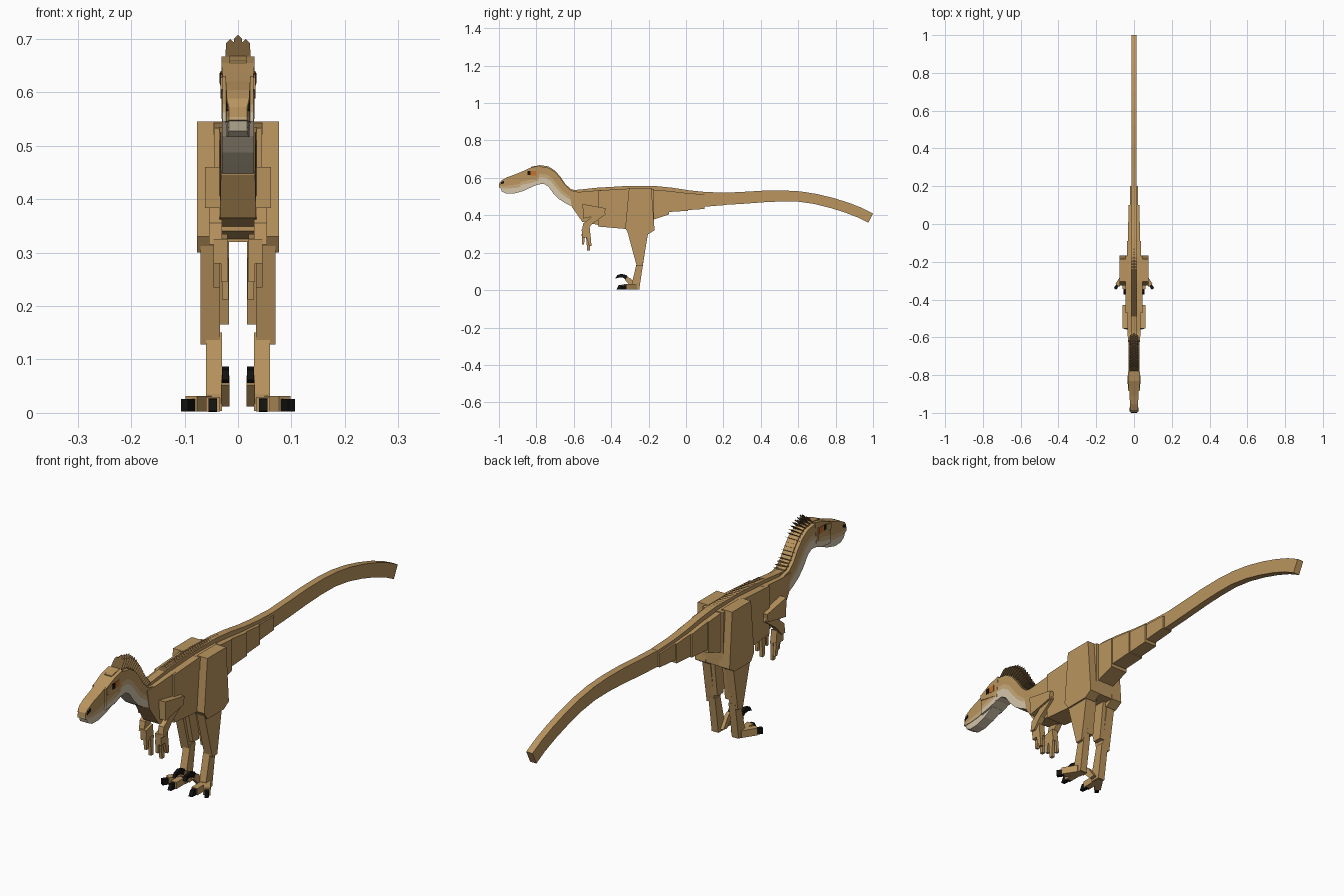
import bpy, bmesh, math
from mathutils import Vector


def material(name, rgb):
    m = bpy.data.materials.new(name)
    lin = [(c / 255 / 12.92) if c < 11 else ((c / 255 + 0.055) / 1.055) ** 2.4 for c in rgb]
    m.diffuse_color = (*lin, 1)
    return m


TAN = material("tan hide", (186, 149, 95))
SAND = material("sand hide", (199, 170, 122))
CREAM = material("cream throat", (213, 198, 172))
FEATHER = material("brown feather", (112, 88, 54))
BLACK = material("black claw", (18, 17, 16))
ORANGE = material("orange eye patch", (200, 110, 45))


def finish(name, bm, mats):
    bmesh.ops.recalc_face_normals(bm, faces=bm.faces)
    me = bpy.data.meshes.new(name)
    bm.to_mesh(me)
    bm.free()
    for m in mats:
        me.materials.append(m)
    ob = bpy.data.objects.new(name, me)
    bpy.context.collection.objects.link(ob)
    return ob


def prism(name, pts, x0, x1, mat):
    """Side outline of (y, z) points extruded between x0 and x1."""
    bm = bmesh.new()
    a = [bm.verts.new((x0, y, z)) for y, z in pts]
    b = [bm.verts.new((x1, y, z)) for y, z in pts]
    bm.faces.new(a)
    bm.faces.new(b[::-1])
    for i in range(len(pts)):
        j = (i + 1) % len(pts)
        bm.faces.new((a[i], b[i], b[j], a[j]))
    return finish(name, bm, [mat])


def pair(name, pts, x0, x1, mat):
    for s, side in ((1, "left"), (-1, "right")):
        prism(f"{side}_{name}", pts, s * x0, s * x1, mat)


def box(y0, y1, z0, z1):
    return [(y0, z0), (y1, z0), (y1, z1), (y0, z1)]


def loft(name, stations, rows=((0, 1, TAN),)):
    """Stations (top y, top z, bottom y, bottom z, half width); rows are colour bands."""
    fr = [r[0] for r in rows] + [1]
    mats = list(dict.fromkeys(r[2] for r in rows))
    idx = [mats.index(r[2]) for r in rows]
    bm = bmesh.new()
    rings = []
    for ty, tz, by, bz, w in stations:
        col = [(ty + (by - ty) * f, tz + (bz - tz) * f) for f in fr]
        rings.append([[bm.verts.new((s * w, y, z)) for y, z in col] for s in (-1, 1)])

    def face(vs, k):
        bm.faces.new(vs).material_index = idx[k]

    n = len(rows)
    for (l0, r0), (l1, r1) in zip(rings, rings[1:]):
        for k in range(n):
            face((l0[k], l1[k], l1[k + 1], l0[k + 1]), k)
            face((r0[k], r1[k], r1[k + 1], r0[k + 1]), k)
        face((l0[0], l1[0], r1[0], r0[0]), 0)
        face((l0[n], l1[n], r1[n], r0[n]), n - 1)
    for l, r in (rings[0], rings[-1]):
        for k in range(n):
            face((l[k], l[k + 1], r[k + 1], r[k]), k)
    return finish(name, bm, mats)


# Tail: long thin drooping band
loft("tail", [
    (0.19, 0.52, 0.19, 0.455, 0.014), (0.30, 0.525, 0.30, 0.461, 0.014),
    (0.42, 0.532, 0.42, 0.470, 0.014), (0.52, 0.533, 0.51, 0.474, 0.014),
    (0.61, 0.528, 0.60, 0.473, 0.014), (0.70, 0.514, 0.685, 0.461, 0.014),
    (0.79, 0.492, 0.77, 0.440, 0.014), (0.87, 0.467, 0.85, 0.415, 0.014),
    (0.94, 0.440, 0.92, 0.388, 0.014), (1.00, 0.410, 0.975, 0.360, 0.014)])

# Stepped blocks at the tail root
for i, (y0, y1, t0, t1, b0, b1, w) in enumerate([
        (-0.18, -0.09, 0.537, 0.530, 0.375, 0.405, 0.037),
        (-0.09, 0.01, 0.530, 0.518, 0.418, 0.424, 0.033),
        (0.01, 0.10, 0.518, 0.512, 0.428, 0.434, 0.028),
        (0.10, 0.20, 0.512, 0.508, 0.446, 0.454, 0.022)]):
    loft(f"tail_root_{i + 1}", [(y0, t0, y0, b0, w), (y1, t1, y1, b1, w)])

# Spine ridge from neck to tail
loft("spine_ridge", [
    (-0.62, 0.535, -0.62, 0.48, 0.015), (-0.57, 0.537, -0.57, 0.44, 0.015),
    (-0.48, 0.547, -0.48, 0.40, 0.015), (-0.33, 0.556, -0.33, 0.38, 0.015),
    (-0.16, 0.556, -0.16, 0.40, 0.015), (-0.07, 0.547, -0.07, 0.43, 0.015),
    (0.02, 0.533, 0.02, 0.44, 0.015), (0.10, 0.525, 0.10, 0.45, 0.015),
    (0.20, 0.521, 0.20, 0.455, 0.015)])

# Chest, belly and pelvis
loft("chest", [
    (-0.625, 0.525, -0.61, 0.445, 0.032), (-0.57, 0.525, -0.555, 0.365, 0.034),
    (-0.45, 0.535, -0.45, 0.345, 0.036)])
loft("belly", [(-0.47, 0.533, -0.47, 0.34, 0.044), (-0.30, 0.543, -0.30, 0.325, 0.044)])
loft("pelvis", [(-0.31, 0.543, -0.31, 0.32, 0.046), (-0.17, 0.540, -0.17, 0.32, 0.046)])

# Neck, fading from tan nape to cream throat
BANDS = ((0, 0.42, TAN), (0.42, 0.62, SAND), (0.62, 1, CREAM))
neck = [
    (-0.83, 0.652, -0.83, 0.550), (-0.78, 0.661, -0.79, 0.565),
    (-0.735, 0.654, -0.76, 0.568), (-0.70, 0.632, -0.735, 0.553),
    (-0.67, 0.597, -0.71, 0.518), (-0.645, 0.560, -0.68, 0.487),
    (-0.615, 0.533, -0.645, 0.465), (-0.58, 0.525, -0.605, 0.445)]
loft("neck", [(*p, 0.030) for p in neck], BANDS)
loft("nape_ridge", [(a, b + 0.007, a, b - 0.03, 0.016) for a, b, c, d in neck])

# Head: skull, snout and lower jaw
loft("skull", [
    (-0.885, 0.630, -0.885, 0.545, 0.029), (-0.83, 0.655, -0.83, 0.552, 0.031),
    (-0.78, 0.667, -0.79, 0.566, 0.031)],
    ((0, 0.62, TAN), (0.62, 0.8, SAND), (0.8, 1, CREAM)))
loft("snout", [
    (-0.998, 0.572, -1.0, 0.548, 0.017), (-0.985, 0.588, -0.985, 0.545, 0.021),
    (-0.955, 0.604, -0.955, 0.543, 0.022), (-0.91, 0.620, -0.91, 0.546, 0.023),
    (-0.87, 0.637, -0.87, 0.555, 0.023)], ((0, 0.75, TAN), (0.75, 1, SAND)))
loft("lower_jaw", [
    (-0.992, 0.548, -0.985, 0.528, 0.017), (-0.96, 0.545, -0.96, 0.516, 0.020),
    (-0.92, 0.547, -0.92, 0.516, 0.021), (-0.87, 0.556, -0.87, 0.530, 0.022),
    (-0.82, 0.570, -0.82, 0.553, 0.024)], ((0, 1, CREAM),))

# Painted face details
pair("brow", [(-0.882, 0.605), (-0.80, 0.588), (-0.80, 0.640), (-0.882, 0.628)],
     0.028, 0.0325, TAN)
pair("eye_patch", box(-0.835, -0.803, 0.613, 0.638), 0.031, 0.0335, ORANGE)
pair("eye", box(-0.848, -0.832, 0.616, 0.636), 0.031, 0.035, BLACK)
pair("nostril", [(-0.992, 0.565), (-0.972, 0.572), (-0.972, 0.584), (-0.988, 0.578)],
     0.018, 0.0225, BLACK)


def feathers(name, roots, mat):
    """Thin pointed blades: (y, z, angle, length, half width)."""
    bm = bmesh.new()
    for y, z, ang, ln, w in roots:
        d = Vector((0, math.cos(ang), math.sin(ang)))
        o = Vector((0, y, z))
        for x in (-w * 0.6, 0, w * 0.6):
            h = w * 0.4
            k = 1 if x == 0 else 0.8
            bm.faces.new([bm.verts.new(o + Vector((x + sx * h, 0, 0)) + d * ln * k * t)
                          for sx, t in ((-1, 0), (1, 0), (0.8, 0.8), (0, 1), (-0.8, 0.8))])
    finish(name, bm, [mat])


# Crest along the nape and low feathers along the back
crest = []
for i in range(16):
    t = i / 15 * 5.0
    k = min(int(t), 4)
    a, b = neck[1 + k], neck[2 + k]
    f = t - k
    crest.append((a[0] + (b[0] - a[0]) * f, a[1] + (b[1] - a[1]) * f + 0.004,
                  math.radians(48 - 2.2 * i), 0.058 - 0.0012 * i, 0.024))
feathers("nape_crest", crest, FEATHER)
feathers("back_feathers", [(-0.49 + 0.0145 * i, 0.546 + 0.009 * math.sin(math.pi * i / 23),
                            math.radians(20), 0.03, 0.015) for i in range(24)], FEATHER)

# Arms: upper arm, forearm, hand and fingers
pair("upper_arm", [(-0.553, 0.460), (-0.43, 0.438), (-0.435, 0.405), (-0.55, 0.383)],
     0.034, 0.062, TAN)
pair("forearm", [(-0.435, 0.425), (-0.43, 0.405), (-0.50, 0.355), (-0.535, 0.315),
                 (-0.557, 0.315), (-0.55, 0.355), (-0.50, 0.395)], 0.030, 0.054, TAN)
pair("hand", [(-0.558, 0.325), (-0.515, 0.335), (-0.510, 0.285), (-0.555, 0.28)],
     0.020, 0.046, TAN)
pair("outer_finger", [(-0.535, 0.29), (-0.510, 0.29), (-0.505, 0.235), (-0.518, 0.235)],
     0.034, 0.046, TAN)
pair("inner_finger", [(-0.535, 0.29), (-0.512, 0.29), (-0.513, 0.212), (-0.528, 0.212)],
     0.018, 0.030, TAN)
pair("thumb", [(-0.558, 0.30), (-0.540, 0.29), (-0.545, 0.245), (-0.555, 0.245)],
     0.020, 0.032, TAN)

# Legs: thigh, shin, calf and ankle
pair("thigh", [(-0.305, 0.545), (-0.185, 0.545), (-0.168, 0.32), (-0.20, 0.30),
               (-0.305, 0.30), (-0.325, 0.33)], 0.030, 0.077, TAN)
pair("shin", [(-0.318, 0.33), (-0.200, 0.32), (-0.232, 0.13), (-0.263, 0.128)],
     0.034, 0.070, TAN)
pair("calf", [(-0.300, 0.32), (-0.205, 0.32), (-0.225, 0.165), (-0.262, 0.165)],
     0.017, 0.046, TAN)
pair("ankle", [(-0.262, 0.15), (-0.228, 0.15), (-0.250, 0.004), (-0.290, 0.004),
               (-0.290, 0.035)], 0.030, 0.060, TAN)

# Feet: middle toe, splayed outer toe, raised inner toe with sickle claw
pair("middle_toe", box(-0.345, -0.255, 0.003, 0.030), 0.034, 0.060, TAN)
pair("middle_claw", [(-0.372, 0.004), (-0.335, 0.002), (-0.335, 0.028), (-0.360, 0.026)],
     0.039, 0.055, BLACK)
for s, side in ((1, "left"), (-1, "right")):
    for part, y0, y1, z1, w, mat in (("outer_toe", -0.065, 0.0, 0.032, 0.013, TAN),
                                     ("outer_claw", -0.088, -0.058, 0.026, 0.008, BLACK)):
        ob = prism(f"{side}_{part}", box(y0, y1, 0.003, z1), -w, w, mat)
        ob.location = (s * 0.052, -0.27, 0)
        ob.rotation_euler = (0, 0, s * math.radians(33))
pair("inner_toe", [(-0.262, 0.015), (-0.285, 0.012), (-0.325, 0.052), (-0.315, 0.070),
                   (-0.295, 0.062)], 0.016, 0.032, TAN)
pair("sickle_claw", [(-0.305, 0.062), (-0.318, 0.080), (-0.345, 0.087), (-0.368, 0.080),
                     (-0.378, 0.062), (-0.355, 0.068), (-0.335, 0.066), (-0.318, 0.052)],
     0.017, 0.030, BLACK)
